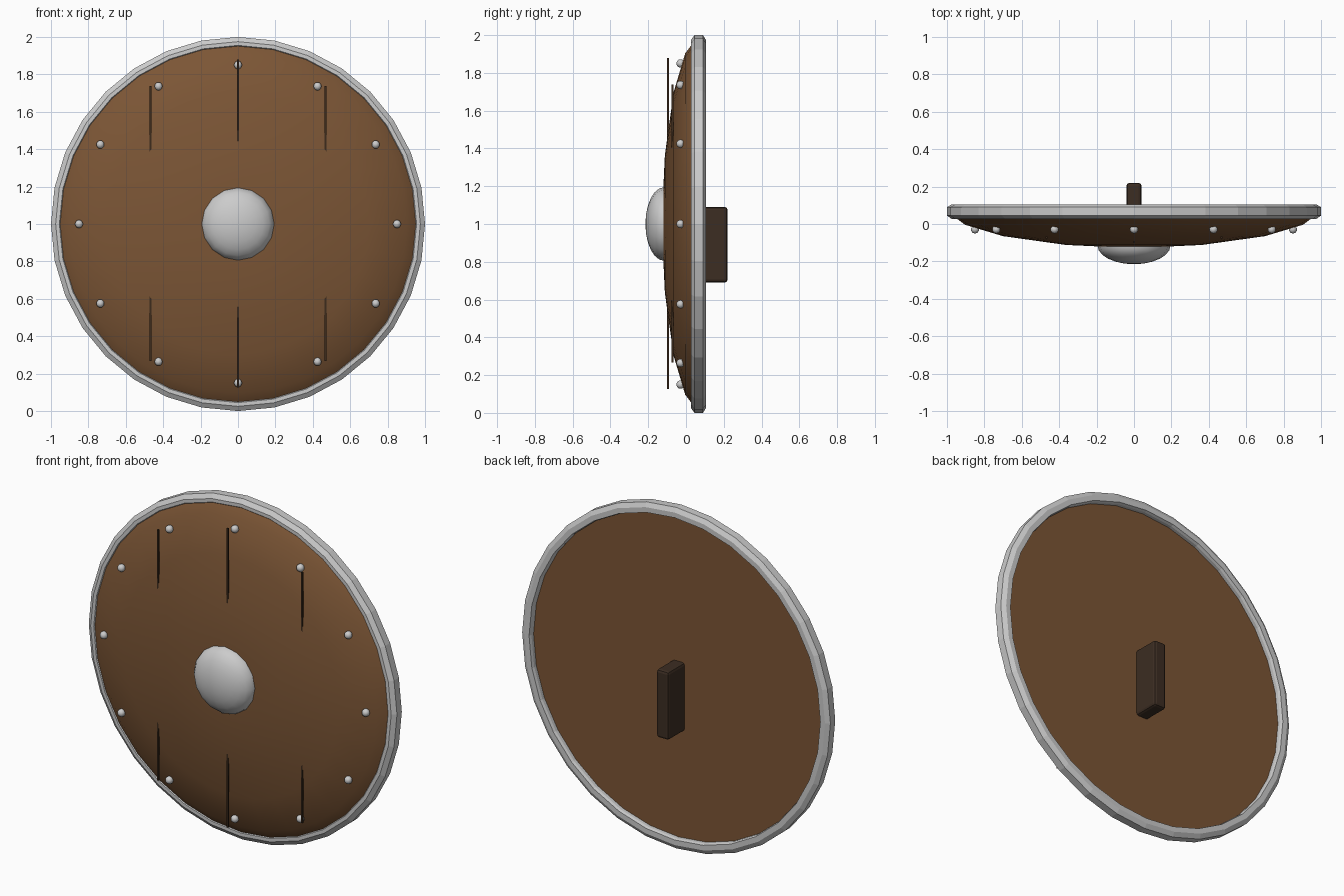
import bpy, bmesh, math

if "Cube" in bpy.data.objects:
    bpy.data.objects.remove(bpy.data.objects["Cube"])

CZ = 1.0  # height of the shield centre


def material(name, rgb):
    m = bpy.data.materials.new(name)
    m.diffuse_color = (*rgb, 1)
    m.use_nodes = True
    m.node_tree.nodes["Principled BSDF"].inputs["Base Color"].default_value = m.diffuse_color
    return m


wood = material("wood", (0.20, 0.092, 0.036))
dark = material("dark_wood", (0.045, 0.026, 0.016))
seam_mat = material("seam", (0.045, 0.024, 0.012))


def finish(bm, name, mat=None, angle=None):
    bmesh.ops.recalc_face_normals(bm, faces=bm.faces[:])
    me = bpy.data.meshes.new(name)
    bm.to_mesh(me)
    bm.free()
    ob = bpy.data.objects.new(name, me)
    bpy.context.collection.objects.link(ob)
    if mat:
        me.materials.append(mat)
    if angle:
        bpy.ops.object.select_all(action='DESELECT')
        ob.select_set(True)
        bpy.context.view_layer.objects.active = ob
        bpy.ops.object.shade_smooth_by_angle(angle=math.radians(angle))
    return ob


def lathe(name, profile, sides, closed=False, mat=None, angle=None):
    """Spin (radius, y) points around the front-back axis through the centre."""
    bm = bmesh.new()
    rings = []
    for r, y in profile:
        if r == 0:
            rings.append([bm.verts.new((0, y, CZ))] * sides)
        else:
            rings.append([bm.verts.new((r * math.sin(2 * math.pi * i / sides), y,
                                        CZ + r * math.cos(2 * math.pi * i / sides)))
                          for i in range(sides)])
    pairs = list(zip(rings, rings[1:]))
    if closed:
        pairs.append((rings[-1], rings[0]))
    for a, b in pairs:
        for i in range(sides):
            j = (i + 1) % sides
            bm.faces.new(dict.fromkeys((a[i], a[j], b[j], b[i])))
    return finish(bm, name, mat, angle)


def box(name, lo, hi, mat, bevel=0):
    bm = bmesh.new()
    bmesh.ops.create_cube(bm, size=1)
    for v in bm.verts:
        v.co = [(l + h) / 2 + c * (h - l) for l, h, c in zip(lo, hi, v.co)]
    if bevel:
        bmesh.ops.bevel(bm, geom=bm.edges[:], offset=bevel, segments=2,
                        profile=0.5, affect='EDGES')
    return finish(bm, name, mat)


# domed wooden board with a flat back
lathe("board", [(0, -0.122), (0.19, -0.12), (0.364, -0.112), (0.70, -0.065),
                (0.904, -0.004), (0.955, 0.035), (0.955, 0.07), (0, 0.07)],
      32, mat=wood, angle=45)

# chamfered metal rim
lathe("rim", [(1.0, 0.045), (1.0, 0.09), (0.975, 0.105), (0.945, 0.105),
              (0.94, 0.09), (0.94, 0.045), (0.955, 0.027), (0.975, 0.027)],
      32, closed=True)

# central boss
lathe("boss", [(0.195 * math.sin(a), -0.115 - 0.1 * math.cos(a))
               for a in (math.radians(15 * k) for k in range(7))] + [(0.195, -0.1)],
      16, angle=40)
bpy.data.objects["boss"].data.vertices[0].co.y = -0.215

# ring of rivets
bm = bmesh.new()
for k in range(12):
    a = k * math.pi / 6
    new = bmesh.ops.create_uvsphere(bm, u_segments=10, v_segments=8, radius=0.022)
    bmesh.ops.translate(bm, verts=new["verts"],
                        vec=(0.85 * math.sin(a), -0.029, CZ + 0.85 * math.cos(a)))
finish(bm, "rivets", angle=45)

# plank seams: thin strips that sink into the dome towards the middle
for name, x, y, half in (("seam_left", -0.467, -0.072, 0.735),
                         ("seam_middle", 0, -0.096, 0.877),
                         ("seam_right", 0.467, -0.072, 0.735)):
    box(name, (x - 0.005, y - 0.005, CZ + 0.003 - half),
        (x + 0.005, y + 0.005, CZ + 0.003 + half), seam_mat)

# handle on the back
box("handle", (-0.04, 0.02, 0.69), (0.04, 0.22, 1.09), dark, bevel=0.015)
